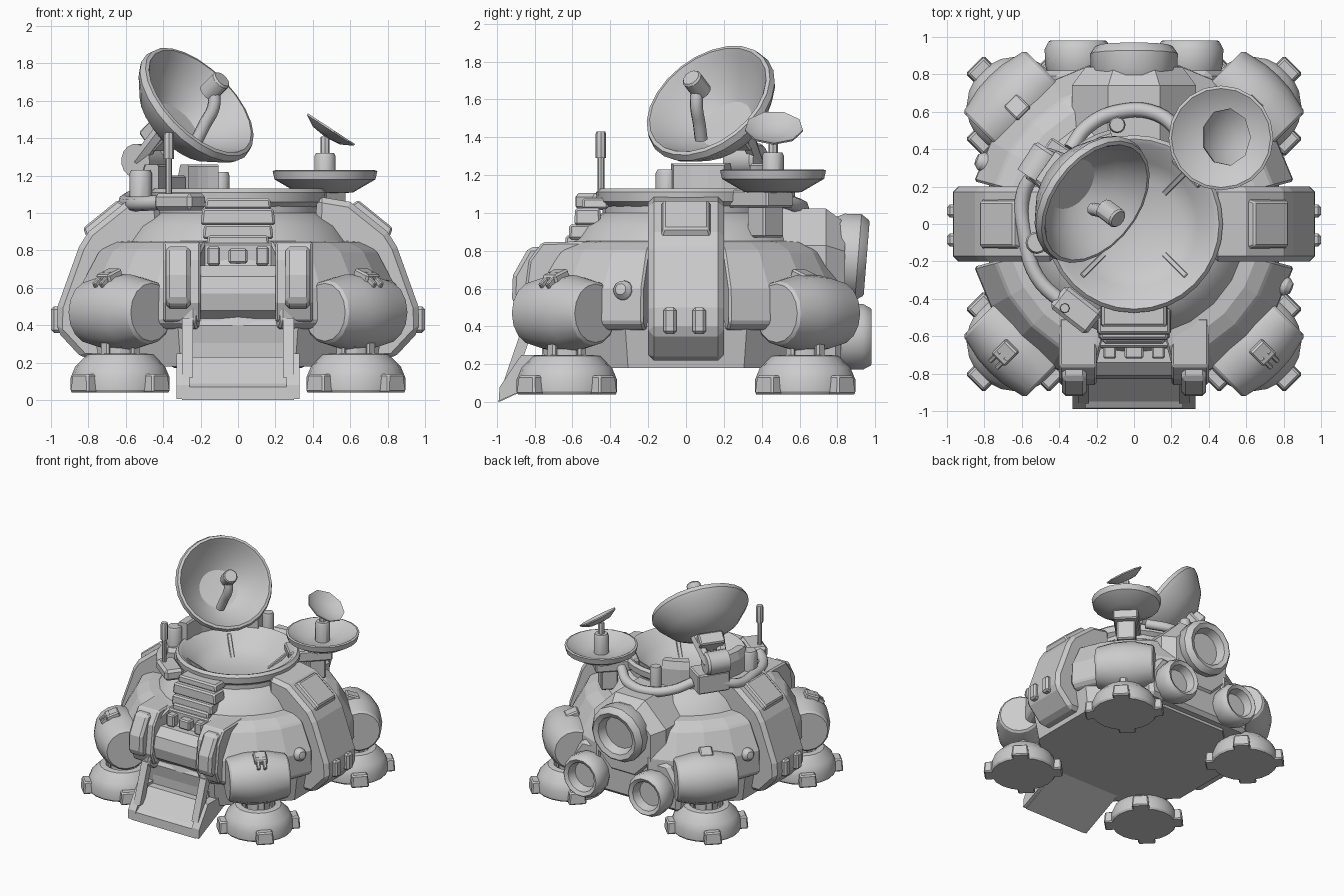
import bpy, bmesh
from math import sin, cos, radians
from mathutils import Vector, Matrix

cube = bpy.data.objects.get("Cube")
if cube:
    bpy.data.objects.remove(cube)

grey = bpy.data.materials.new("plain_grey")
grey.use_nodes = True
grey.diffuse_color = (0.6, 0.6, 0.6, 1)
grey.node_tree.nodes["Principled BSDF"].inputs["Base Color"].default_value = (0.6, 0.6, 0.6, 1)


def finish(name, bm, bevel=0, smooth=30):
    bmesh.ops.remove_doubles(bm, verts=bm.verts, dist=0.0005)
    bmesh.ops.recalc_face_normals(bm, faces=bm.faces)
    me = bpy.data.meshes.new(name)
    bm.to_mesh(me)
    bm.free()
    me.materials.append(grey)
    ob = bpy.data.objects.new(name, me)
    bpy.context.collection.objects.link(ob)
    if bevel:
        mod = ob.modifiers.new("bevel", "BEVEL")
        mod.width, mod.segments, mod.limit_method = bevel, 1, "ANGLE"
    if smooth:
        bpy.ops.object.select_all(action="DESELECT")
        ob.select_set(True)
        bpy.context.view_layer.objects.active = ob
        bpy.ops.object.shade_smooth_by_angle(angle=radians(smooth))
    return ob


def place(loc, axis):
    q = Vector((0, 0, 1)).rotation_difference(Vector(axis))
    return Matrix.Translation(loc) @ q.to_matrix().to_4x4()


def lathe(name, prof, n=24, loc=(0, 0, 0), axis=(0, 0, 1), arc=None, turn=0, smooth=30, bevel=0):
    """Spin (radius, height) points; an arc in degrees gives a capped closed wedge."""
    bm = bmesh.new()
    a0, a1 = arc or (turn, turn + 360)
    count = n + 1 if arc else n
    rings = []
    for i in range(count):
        a = radians(a0 + (a1 - a0) * i / n)
        rings.append([bm.verts.new((r * cos(a), r * sin(a), h)) for r, h in prof])
    m = len(prof)
    for i in range(n):
        p, q = rings[i], rings[(i + 1) % count]
        for j in range(m if arc else m - 1):
            k = (j + 1) % m
            if prof[j][0] or prof[k][0]:
                bm.faces.new((p[j], q[j], q[k], p[k]))
    if arc:
        bm.faces.new(rings[0])
        bm.faces.new(rings[-1])
    bmesh.ops.remove_doubles(bm, verts=bm.verts, dist=0.0005)
    bm.transform(place(loc, axis))
    return finish(name, bm, bevel, smooth)


def rod(name, a, b, r, n=12):
    a, b = Vector(a), Vector(b)
    h = (b - a).length
    return lathe(name, [(0, 0), (r, 0), (r, h * 0.9), (r * 0.85, h), (0, h)], n, a, b - a)


def prism(name, pts, lo, hi, plane="yz", bevel=0.0):
    """Extrude an outline along x (plane yz) or along y (plane xz)."""
    bm = bmesh.new()
    put = (lambda p, t: (t, *p)) if plane == "yz" else (lambda p, t: (p[0], t, p[1]))
    ends = [[bm.verts.new(put(p, t)) for p in pts] for t in (lo, hi)]
    bm.faces.new(ends[0])
    bm.faces.new(ends[1])
    for i in range(len(pts)):
        k = (i + 1) % len(pts)
        bm.faces.new((ends[0][i], ends[0][k], ends[1][k], ends[1][i]))
    return finish(name, bm, bevel, 0)


def block(name, loc, size, rot=0, tilt=0, taper=1, bevel=0.01):
    """Box turned about z by rot and pitched about its own y by tilt."""
    bm = bmesh.new()
    bmesh.ops.create_cube(bm, size=1)
    for v in bm.verts:
        s = taper if v.co.z > 0 else 1
        v.co = Vector((v.co.x * size[0] * s, v.co.y * size[1] * s, v.co.z * size[2]))
    bm.transform(Matrix.Translation(loc) @ Matrix.Rotation(radians(rot), 4, "Z")
                 @ Matrix.Rotation(radians(tilt), 4, "Y"))
    return finish(name, bm, bevel, 0)


def tube(name, pts, r):
    cu = bpy.data.curves.new(name, "CURVE")
    cu.dimensions, cu.bevel_depth, cu.bevel_resolution, cu.use_fill_caps = "3D", r, 2, True
    cu.resolution_u = 5
    sp = cu.splines.new("BEZIER")
    sp.bezier_points.add(len(pts) - 1)
    for bp, p in zip(sp.bezier_points, pts):
        bp.co = p
        bp.handle_left_type = bp.handle_right_type = "AUTO"
    cu.materials.append(grey)
    ob = bpy.data.objects.new(name, cu)
    bpy.context.collection.objects.link(ob)


# Hull, dome and roof bowl
lathe("lower_hull", [(0, .18), (.8, .18), (.84, .4), (.7, .6), (0, .6)], 8, turn=22.5, smooth=0)
lathe("dome", [(.78, .4), (.7, .7), (.61, .84), (.55, .93), (.47, .985), (.44, 1.0), (.44, 1.06)], 24)
lathe("roof_bowl", [(.42, 1.02), (.47, 1.06), (.475, 1.11), (.455, 1.13), (.43, 1.12),
                    (.34, 1.02), (.24, .96), (0, .955)], 32)
for a in (45, 135, 225, 315):
    c, s = cos(radians(a)), sin(radians(a))
    block("bowl_rib", (.31 * c, .31 * s, 1.01), (.22, .03, .025), a, -38, bevel=0.004)

# Corner armour, legs and feet
for sx in (-1, 1):
    for sy in (-1, 1):
        mid = {(1, 1): 45, (-1, 1): 135, (-1, -1): 225, (1, -1): 315}[sx, sy]
        lathe("corner_armour", [(.5, .86), (.68, .845), (.77, .8), (.88, .6), (.885, .42), (.84, .38), (.5, .38)],
              4, arc=(mid - 30, mid + 30), smooth=0, bevel=.012)
        out = Vector((sx, sy, 0)).normalized()
        side = Vector((-out.y, out.x, 0))
        lathe("leg_barrel", [(0, -.235), (.155, -.235), (.17, -.22), (.2, -.09), (.205, 0), (.2, .09),
                             (.17, .22), (.155, .235), (0, .235)], 16, (.63 * sx, .645 * sy, .47), side)
        f = Vector((.63 * sx, .63 * sy, 0))
        lathe("foot", [(0, .04), (.255, .04), (.265, .055), (.265, .12), (.24, .18), (.175, .245),
                       (.13, .25), (.12, .22), (0, .22)], 20, f)
        rod("ankle", f + Vector((0, 0, .2)), f + Vector((0, 0, .36)), .09)
        for k in range(4):
            a = 45 + 90 * k
            d = Vector((cos(radians(a)), sin(radians(a)), 0))
            block("foot_claw", f + d * .26 + Vector((0, 0, .09)), (.11, .14, .1), a, taper=.85)
            block("ankle_strut", f + d * .11 + Vector((0, 0, .27)), (.03, .06, .14), a)
        top = out * (.97 if sy < 0 else .88)
        block("barrel_bracket", top + Vector((0, 0, .66)), (.11, .1, .06), mid, 20)
        if sy < 0:
            for t in (-.025, .025):
                block("bracket_pipe", out * 1.02 + side * t + Vector((0, 0, .64)), (.1, .025, .04), mid, 40, bevel=.005)
for s in (-1, 1):
    lathe("side_knob", [(.055, -.02), (.05, .02), (.03, .045), (0, .05)], 12,
          (.8 * s, -.33 * s, .59), (.92 * s, -.36 * s, .15))

# Side fins with hatch and bumpers
for s in (-1, 1):
    fin = [(.42, 1.09), (.6, 1.06), (.8, .9), (.85, .82), (.965, .5), (.97, .37), (.83, .22), (.4, .22)]
    prism("side_fin", [(x * s, z) for x, z in fin], -.2, .2, "xz", .03)
    block("fin_hatch", (.72 * s, 0, .975), (.27, .27, .05), 0, s * 39, .88)
    for y in (-.085, .07):
        block("fin_bumper", (.965 * s, y, .43), (.07, .07, .14), bevel=.015)

# Front: pods, rails, door drum, collar and ramp
for s in (-1, 1):
    pod = [(-.5, .85), (-.76, .845), (-.83, .75), (-.86, .52), (-.82, .42), (-.5, .4)]
    prism("front_pod", pod, *sorted((.2 * s, .4 * s)), bevel=.012)
    plate = [(-.74, .82), (-.83, .82), (-.915, .67), (-.92, .53), (-.88, .49), (-.8, .49)]
    prism("pod_plate", plate, *sorted((.255 * s, .385 * s)), bevel=.02)
    prism("ramp_rail", [(-.79, .44), (-.85, .44), (-.96, .12), (-.9, .12)], *sorted((.24 * s, .3 * s)))
    prism("ramp_curb", [(-.99, .005), (-.985, .08), (-.87, .25), (-.6, .25), (-.6, .18)], *sorted((.26 * s, .33 * s)))
    block("door_tooth", (.13 * s, -.67, .77), (.07, .1, .1))
prism("ramp", [(-.99, 0), (-.985, .07), (-.95, .09), (-.82, .23), (-.6, .23), (-.6, .18)], -.3, .3)
prism("door_wall", [(-.76, .2), (-.76, .45), (-.5, .45), (-.5, .2)], -.26, .26)
prism("door_drum", [(-.5, .72), (-.74, .72), (-.81, .66), (-.83, .57), (-.81, .48), (-.74, .42), (-.5, .42)], -.205, .205)
block("door_tooth", (0, -.67, .77), (.1, .1, .08))
block("door_lintel", (0, -.58, .77), (.4, .16, .14))
for z, y, w, h in ((1.05, -.55, .36, .06), (.98, -.59, .4, .09), (.9, -.62, .38, .08), (.85, -.64, .34, .06)):
    block("collar_step", (0, y + .07, z), (w, .14, h), taper=.95, bevel=.012)

# Rear engines
lathe("engine_housing", [(0, -.42), (.36, -.42), (.36, -.1), (.28, 0), (0, 0)], 8,
      (0, .84, .69), (0, 1, 0), turn=22.5, smooth=0)
prism("engine_base", [(-.5, .2), (.5, .2), (.52, .4), (.4, .58), (-.4, .58), (-.52, .4)], .4, .82, "xz", .03)
for x, y, z, r, dip in ((0, .91, .765, .235, -.08), (-.3, .935, .345, .178, 0), (.3, .935, .345, .178, 0)):
    lathe("nozzle", [(r * k, h) for k, h in ((0, -.15), (.85, -.15), (.98, -.09), (1, 0), (.88, .04),
          (.84, .045), (.68, .03), (.58, -.04), (0, -.04))], 14, (x, y, z), (0, 1, dip))

# Main dish, feed horn and mount
n = Vector((.62, -.47, .62)).normalized()
hub = Vector((-.215, .125, 1.585))
lathe("main_dish", [(0, -.245), (.13, -.24), (.27, -.16), (.365, -.05), (.38, -.02), (.37, .015), (.35, .02),
                    (.325, -.01), (.25, -.11), (.15, -.185), (0, -.195)], 24, hub, n)
tube("feed_arm", [(-.22, .08, 1.39), (-.18, .07, 1.47), (-.13, .055, 1.57), (-.13, .06, 1.67)], .035)
rod("feed_horn", hub + n * .09, hub + n * .21, .055)
for span in ((104, 128), (152, 189)):
    lathe("mount_rail", [(.43, 1.06), (.43, 1.25), (.44, 1.26), (.5, 1.26), (.52, 1.2), (.52, 1.06)], 3,
          arc=span, smooth=0)
block("mount_base", (-.43, .3, 1.12), (.2, .26, .16), 146)
pivot = Vector((-.5, .32, 1.28))
axle = Vector((.54, .84, 0)).normalized()
rod("pivot_drum", pivot - axle * .09, pivot + axle * .09, .09, 16)
for t in (-.1, .1):
    rod("dish_strut", pivot + axle * t * .6, hub - n * .21 + axle * t, .04, 6)
block("dish_clamp", (-.41, .27, 1.41), (.14, .2, .1), -35, 50)

# Platter and small dish
p = Vector((.465, .46, 0))
lathe("platter", [(0, 1.1), (.15, 1.11), (.27, 1.18), (.28, 1.225), (.265, 1.23), (.24, 1.215),
                  (.13, 1.16), (0, 1.16)], 20, p)
rod("platter_post", p + Vector((0, 0, 1.15)), p + Vector((0, 0, 1.32)), .057)
rod("small_dish_stem", p + Vector((0, 0, 1.3)), p + Vector((0, 0, 1.41)), .025, 8)
lathe("small_dish", [(0, -.045), (.09, -.035), (.155, 0), (.155, .01), (.09, -.025), (0, -.03)], 9,
      (.49, .465, 1.445), (.55, 0, .84))
block("platter_arm", (.39, .38, 1.075), (.34, .2, .09), 45)
block("platter_support", (.43, .42, .98), (.13, .15, .22), 45)

# Roof hoses, canisters, antenna
tube("rear_hose", [(.27, .47, 1.08), (.12, .59, 1.04), (-.08, .6, 1.03), (-.25, .52, 1.06), (-.34, .4, 1.1)], .04)
tube("side_hose", [(-.5, .3, 1.12), (-.59, .17, 1.07), (-.58, -.08, 1.05), (-.52, -.28, 1.05), (-.36, -.44, 1.06)], .04)
block("antenna_box", (-.31, -.46, 1.06), (.15, .25, .09), 52, bevel=.02)
rod("antenna_rod", (-.37, -.45, 1.08), (-.37, -.45, 1.32), .018, 8)
rod("antenna_tip", (-.37, -.45, 1.29), (-.37, -.45, 1.43), .028, 8)
rod("canister", (-.52, -.1, 1.05), (-.52, -.1, 1.23), .06)
rod("rear_canister", (-.09, .53, 1.0), (-.09, .53, 1.22), .045)
